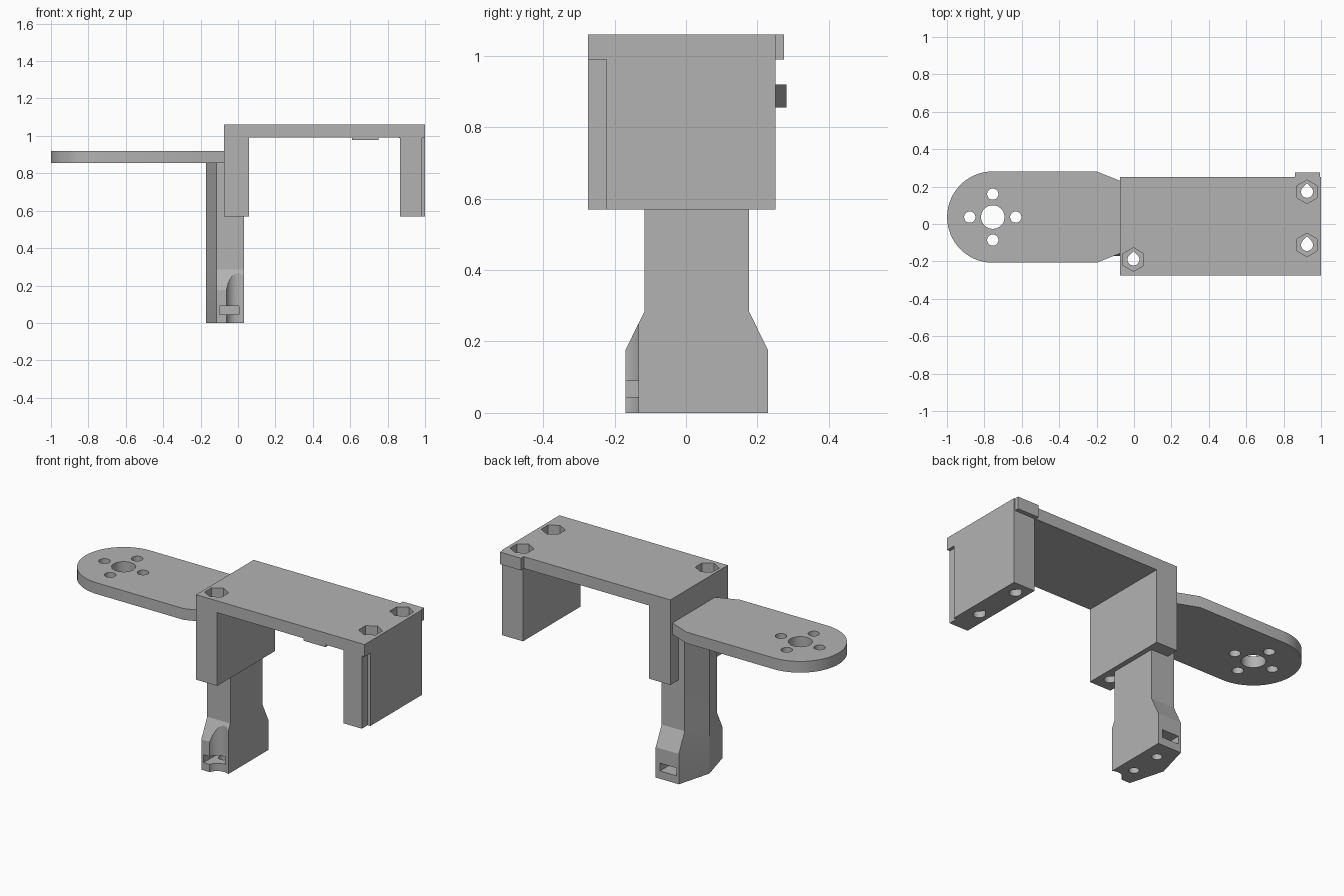
import bpy, bmesh, math
from mathutils import Vector

if "Cube" in bpy.data.objects:
    bpy.data.objects.remove(bpy.data.objects["Cube"], do_unlink=True)

grey = bpy.data.materials.new("plain grey")
grey.use_nodes = True
grey.diffuse_color = (0.45, 0.45, 0.45, 1)
grey.node_tree.nodes["Principled BSDF"].inputs["Base Color"].default_value = (0.45, 0.45, 0.45, 1)


def loft(name, rings):
    """Skin closed rings of 3D points and cap both ends."""
    bm = bmesh.new()
    loops = [[bm.verts.new(p) for p in ring] for ring in rings]
    n = len(loops[0])
    for a, b in zip(loops, loops[1:]):
        for i in range(n):
            j = (i + 1) % n
            bm.faces.new((a[i], a[j], b[j], b[i]))
    bm.faces.new(loops[0][::-1])
    bm.faces.new(loops[-1])
    bmesh.ops.recalc_face_normals(bm, faces=bm.faces)
    mesh = bpy.data.meshes.new(name)
    bm.to_mesh(mesh)
    bm.free()
    mesh.materials.append(grey)
    ob = bpy.data.objects.new(name, mesh)
    bpy.context.scene.collection.objects.link(ob)
    return ob


def prism(name, outline, lo, hi, axis="z"):
    if axis == "z":
        return loft(name, [[(a, b, h) for a, b in outline] for h in (lo, hi)])
    return loft(name, [[(a, h, b) for a, b in outline] for h in (lo, hi)])


def box(name, x0, x1, y0, y1, z0, z1):
    return prism(name, [(x0, y0), (x1, y0), (x1, y1), (x0, y1)], z0, z1)


def arc(cx, cy, r, a0, a1, n):
    """Points on an arc, both ends included, angles in degrees."""
    return [(cx + r * math.cos(math.radians(a0 + (a1 - a0) * i / n)),
             cy + r * math.sin(math.radians(a0 + (a1 - a0) * i / n))) for i in range(n + 1)]


def circle(cx, cy, r, n=40):
    return arc(cx, cy, r, 0, 360, n)[:-1]


def cut(ob, cutters):
    """Subtract each cutter, then discard it."""
    for c in cutters:
        c.hide_render = True
        mod = ob.modifiers.new("cut", 'BOOLEAN')
        mod.operation = 'DIFFERENCE'
        mod.solver = 'EXACT'
        mod.object = c
    bpy.context.view_layer.update()
    mesh = bpy.data.meshes.new_from_object(ob.evaluated_get(bpy.context.evaluated_depsgraph_get()))
    ob.modifiers.clear()
    ob.data = mesh
    for c in cutters:
        bpy.data.objects.remove(c, do_unlink=True)


def smooth(ob):
    bpy.ops.object.select_all(action='DESELECT')
    ob.select_set(True)
    bpy.context.view_layer.objects.active = ob
    bpy.ops.object.shade_smooth_by_angle(angle=math.radians(25))


# Bridge with two hanging legs
LEG_Z, DECK_Z, TOP = 0.57, 0.992, 1.06
bridge = prism("bridge", [(-0.075, LEG_Z), (0.06, LEG_Z), (0.06, DECK_Z), (0.865, DECK_Z),
                          (0.865, LEG_Z), (1, LEG_Z), (1, TOP), (-0.075, TOP)],
               -0.275, 0.25, axis="y")
cutters = [box("side_recess", 0.983, 1.1, -0.4, -0.222, 0.4, 0.99)]
# Screw holes with a pointed side, and hexagonal nut pockets on top
for x, y in ((-0.003, -0.19), (0.925, 0.172), (0.925, -0.112)):
    r = 0.032
    teardrop = arc(x, y, r, 135, 405, 24) + [(x, y + r * math.sqrt(2))]
    cutters.append(prism("screw_hole", teardrop, 0.4, 1.03))
    cutters.append(prism("nut_pocket", arc(x, y, 0.063, 30, 330, 5), 1.005, 1.2))
cut(bridge, cutters)
smooth(bridge)

# Small catches on the bridge
box("rear_tab", 0.86, 0.994, 0.24, 0.275, 0.99, TOP)
box("underside_catch", 0.61, 0.75, -0.275, -0.225, 0.978, 1.0)

# Round-ended arm plate with a ring of holes
CX, CY = -0.755, 0.037
outline = arc(CX, CY, 0.244, 90, 270, 48) + [
    (-0.2, CY - 0.244), (-0.075, CY - 0.194), (-0.02, CY - 0.194),
    (-0.02, CY + 0.194), (-0.075, CY + 0.194), (-0.2, CY + 0.244)]
arm = prism("arm_plate", outline, 0.855, 0.92)
holes = [prism("hub_hole", circle(CX, CY, 0.063), 0.7, 1.1)]
for i in range(4):
    a = i * math.pi / 2
    holes.append(prism("small_hole", circle(CX + 0.123 * math.cos(a), CY + 0.123 * math.sin(a), 0.03), 0.7, 1.1))
cut(arm, holes)
smooth(arm)

# Post with a ridged outer side and a flared foot
MID = 0.03
rings = []
for z, w in ((0, 0.2), (0.175, 0.2), (0.285, 0.146), (0.9, 0.146)):
    rings.append([(0.032, MID - w, z), (0.032, MID + w, z), (-0.115, MID + w, z),
                  (-0.17, MID, z), (-0.115, MID - w, z)])
post = loft("post", rings)
cutters = [prism("screw_groove", circle(0, -0.19, 0.065), -0.1, 0.5)]
# Nut slots and screw holes in the foot, mirrored front to back
for s in (-1, 1):
    y0, y1 = sorted((MID + s * 0.04, MID + s * 0.3))
    cutters.append(box("nut_slot", -0.1, 0.005, y0, y1, 0.045, 0.09))
    cutters.append(prism("foot_hole", circle(-0.05, MID + s * 0.09, 0.027), -0.1, 0.2))
cut(post, cutters)
smooth(post)
